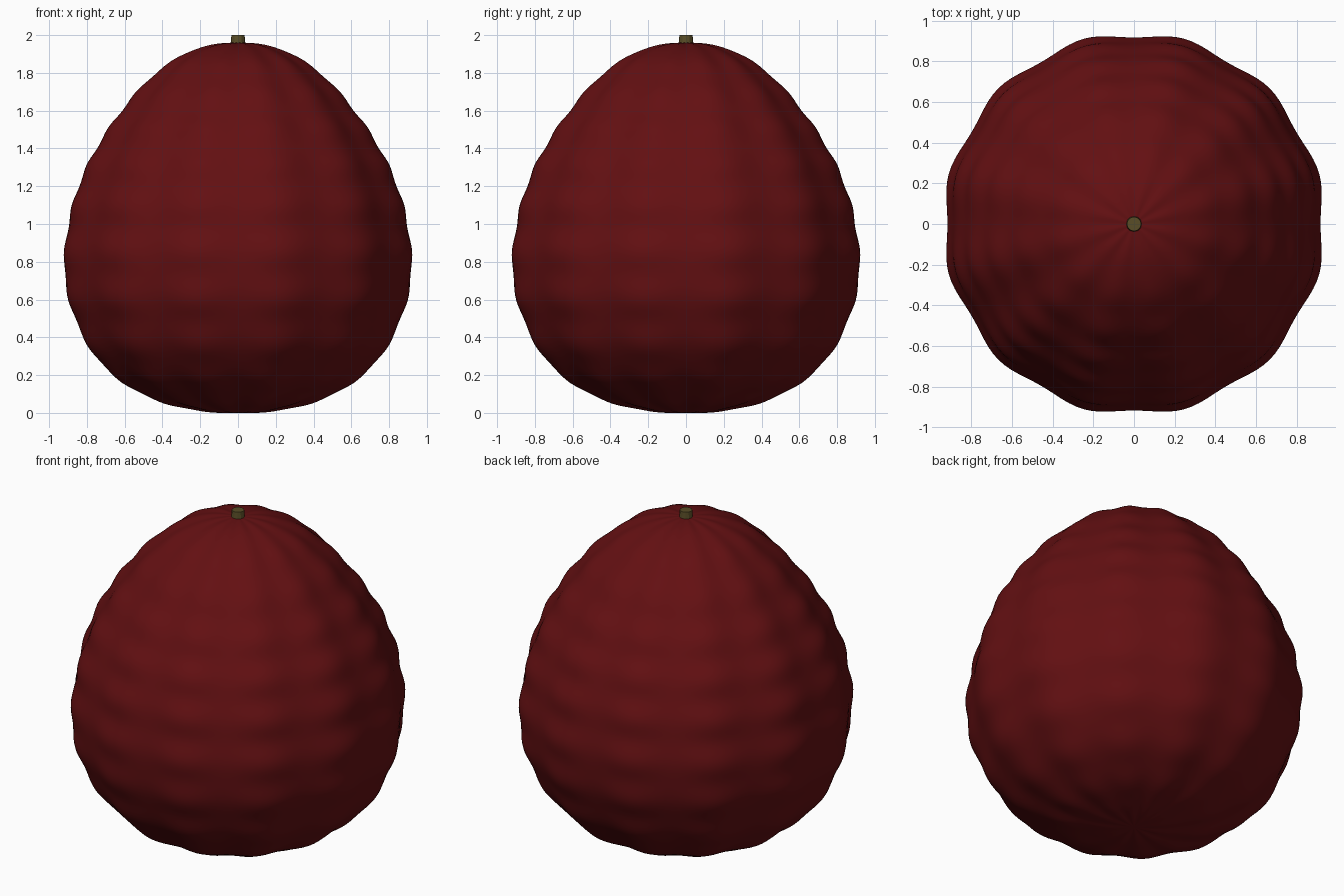
import bpy
import bmesh
from math import sin, cos, pi, radians

cube = bpy.data.objects.get("Cube")
if cube:
    bpy.data.objects.remove(cube, do_unlink=True)


def material(name, colour):
    mat = bpy.data.materials.new(name)
    mat.use_nodes = True
    mat.diffuse_color = (*colour, 1)
    bsdf = mat.node_tree.nodes["Principled BSDF"]
    bsdf.inputs["Base Color"].default_value = (*colour, 1)
    bsdf.inputs["Roughness"].default_value = 0.7
    return mat


def add_object(name, bm, mat, angle):
    mesh = bpy.data.meshes.new(name)
    bmesh.ops.recalc_face_normals(bm, faces=bm.faces)
    bm.to_mesh(mesh)
    bm.free()
    mesh.materials.append(mat)
    obj = bpy.data.objects.new(name, mesh)
    bpy.context.collection.objects.link(obj)
    bpy.ops.object.select_all(action='DESELECT')
    obj.select_set(True)
    bpy.context.view_layer.objects.active = obj
    bpy.ops.object.shade_smooth_by_angle(angle=radians(angle))
    return obj


# Egg-shaped outline: distance from the core at even steps from top to bottom
CORE = 0.98
OUTLINE = [0.98, 0.965, 0.915, 0.868, 0.853, 0.865, 0.895,
           0.945, 0.985, 1.015, 1.01, 0.99, 0.98]


def outline(phi):
    last = len(OUTLINE) - 1
    t = phi / pi * last
    i = min(int(t), last - 1)
    t -= i
    a, b, c, d = (OUTLINE[last - abs(last - abs(k))] for k in range(i - 1, i + 3))
    return b + t * (c - a + t * (2*a - 5*b + 4*c - d + t * (3*(b - c) + d - a))) / 2


def bumps(theta, phi):
    # Twelve soft lobes around, crossed by fine rings
    lobe = sin(6 * theta) ** 2
    ring = sin(12 * phi) ** 2
    return sin(phi) * (0.018 * lobe + 0.014 * ring * (0.3 + 0.7 * lobe))


# Fruit body
bm = bmesh.new()
bmesh.ops.create_uvsphere(bm, u_segments=144, v_segments=144, radius=1)
for v in bm.verts:
    theta = v.co.xy.angle_signed((1, 0)) if v.co.xy.length > 1e-5 else 0
    phi = v.co.angle((0, 0, 1))
    r = outline(phi) + bumps(theta, phi)
    v.co = (r * sin(phi) * cos(theta), r * sin(phi) * sin(theta), CORE + r * cos(phi))
add_object("fruit_body", bm, material("dark red", (0.125, 0.005, 0.006)), 60)

# Short stem, slightly tapered
bm = bmesh.new()
bmesh.ops.create_cone(bm, cap_ends=True, segments=12, radius1=0.042,
                      radius2=0.035, depth=0.1)
bmesh.ops.translate(bm, verts=bm.verts, vec=(0, 0, 1.95))
add_object("stem", bm, material("olive brown", (0.1, 0.075, 0.02)), 20)
